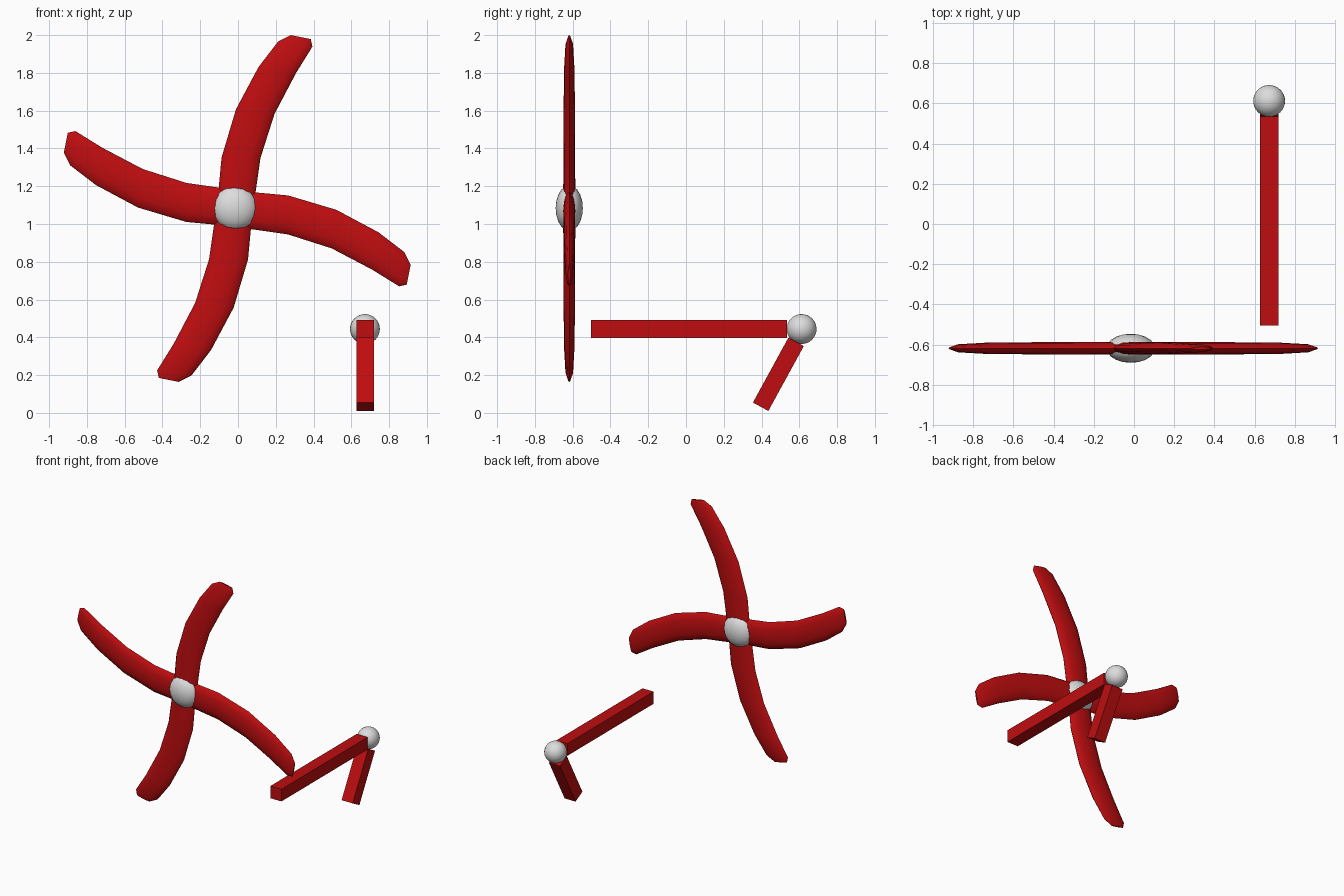
import bpy, bmesh, math
from mathutils import Vector, Matrix

if "Cube" in bpy.data.objects:
    bpy.data.objects.remove(bpy.data.objects["Cube"])


def mat(name, rgb):
    m = bpy.data.materials.new(name)
    m.diffuse_color = (*rgb, 1)
    m.use_nodes = True
    m.node_tree.nodes["Principled BSDF"].inputs["Base Color"].default_value = m.diffuse_color
    return m


RED = mat("red", (0.52, 0.004, 0.005))
WHITE = mat("pale grey", (0.72, 0.72, 0.72))


def finish(bm, name, material, smooth=None):
    bmesh.ops.recalc_face_normals(bm, faces=bm.faces)
    me = bpy.data.meshes.new(name)
    bm.to_mesh(me)
    bm.free()
    ob = bpy.data.objects.new(name, me)
    bpy.context.collection.objects.link(ob)
    me.materials.append(material)
    if smooth:
        bpy.ops.object.select_all(action='DESELECT')
        bpy.context.view_layer.objects.active = ob
        ob.select_set(True)
        bpy.ops.object.shade_smooth_by_angle(angle=math.radians(smooth))
    return ob


# Half blade outline from the hub outwards: left x, z, right x, z, half thickness
HALF = [
    (-0.085, 0.11, 0.112, 0.10, 0.032),
    (-0.070, 0.27, 0.136, 0.268, 0.031),
    (0.006, 0.525, 0.210, 0.500, 0.030),
    (0.125, 0.748, 0.323, 0.715, 0.028),
    (0.230, 0.885, 0.411, 0.857, 0.020),
    (0.297, 0.918, 0.402, 0.897, 0.006),
]
SEG = 12


def s_blade(name, centre, turn):
    # S-shaped double blade: flattened oval section swept through the hub
    stations = [(-c, -d, -a, -b, t) for a, b, c, d, t in reversed(HALF)] + HALF
    rot = Matrix.Rotation(turn, 4, 'Y')
    bm = bmesh.new()
    rings = []
    for lx, lz, rx, rz, t in stations:
        left, right = Vector((lx, 0, lz)), Vector((rx, 0, rz))
        mid, half = (left + right) / 2, (right - left) / 2
        ring = []
        for i in range(SEG):
            a = 2 * math.pi * i / SEG
            p = mid + half * math.cos(a) + Vector((0, t * math.sin(a), 0))
            ring.append(bm.verts.new(rot @ p + Vector(centre)))
        rings.append(ring)
    for r0, r1 in zip(rings, rings[1:]):
        for i in range(SEG):
            j = (i + 1) % SEG
            bm.faces.new((r0[i], r0[j], r1[j], r1[i]))
    bm.faces.new(rings[0])
    bm.faces.new(rings[-1])
    return finish(bm, name, RED, 35)


# Both halves run through the centre; order of left/right swaps on the mirrored half
s_blade("vertical_blades", (-0.017, -0.618, 1.082), 0)
s_blade("horizontal_blades", (-0.004, -0.618, 1.081), -math.pi / 2)


def ball(name, centre, radii, seg, rings):
    # Ellipsoid with its pole along y
    bm = bmesh.new()
    bmesh.ops.create_uvsphere(bm, u_segments=seg, v_segments=rings, radius=1)
    m = (Matrix.Translation(centre) @ Matrix.Diagonal((*radii, 1))
         @ Matrix.Rotation(math.pi / 2, 4, 'X'))
    bm.transform(m)
    return finish(bm, name, WHITE, 40)


ball("hub", (-0.016, -0.618, 1.084), (0.121, 0.072, 0.121), 16, 10)
ball("joint_ball", (0.672, 0.612, 0.444), (0.079, 0.079, 0.079), 32, 16)


def bar(name, start, end, width):
    # Square bar between two points
    s, e = Vector(start), Vector(end)
    d = e - s
    bm = bmesh.new()
    bmesh.ops.create_cube(bm, size=1)
    m = (Matrix.Translation((s + e) / 2)
         @ Matrix.Rotation(-math.atan2(d.y, d.z), 4, 'X')
         @ Matrix.Diagonal((width, width, d.length, 1)))
    bm.transform(m)
    return finish(bm, name, RED)


bar("long_bar", (0.673, -0.504, 0.444), (0.673, 0.535, 0.444), 0.093)
bar("short_bar", (0.673, 0.395, 0.0325), (0.673, 0.583, 0.376), 0.093)
